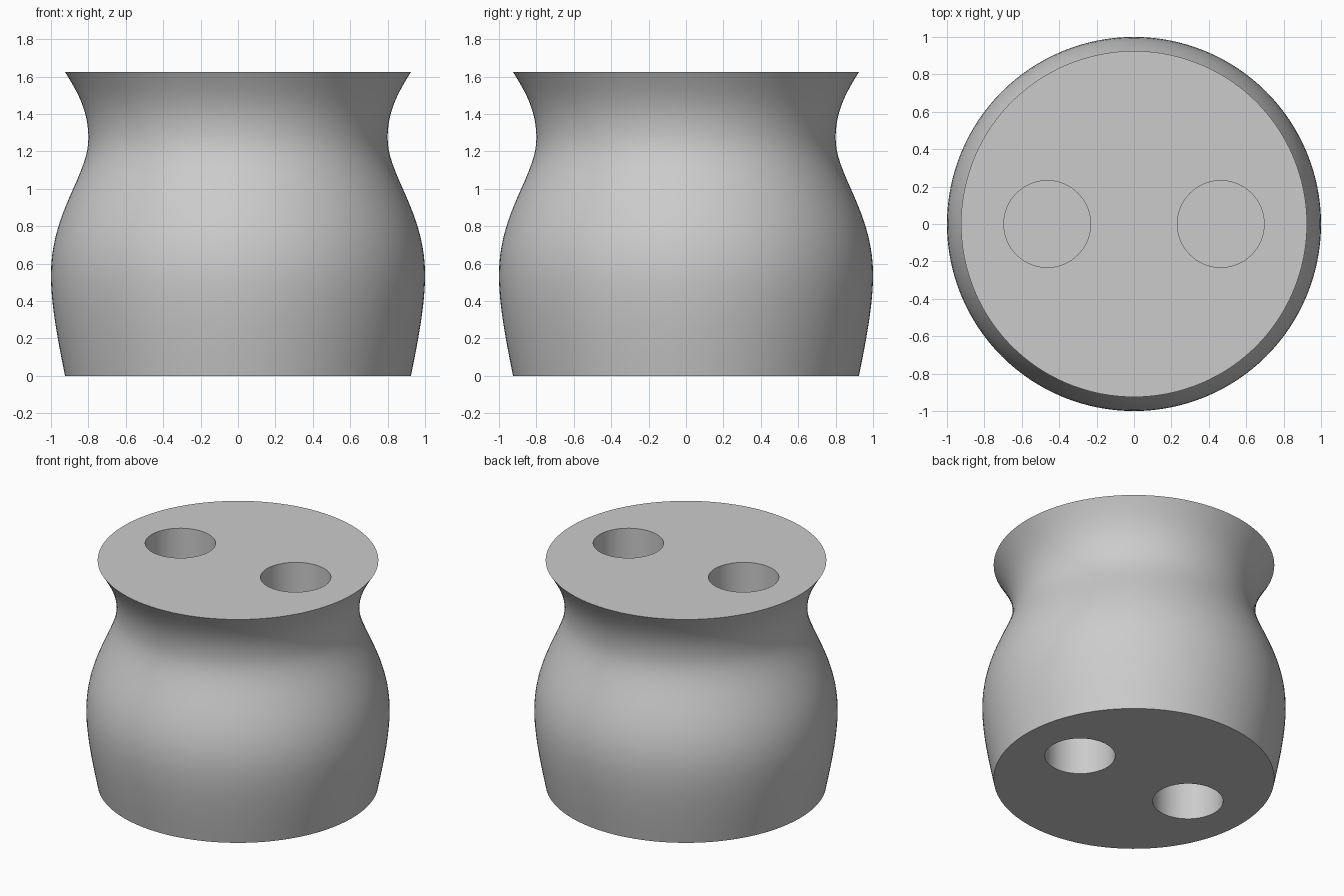
import bpy, bmesh, math
from mathutils import Vector
from mathutils.geometry import interpolate_bezier

if "Cube" in bpy.data.objects:
    bpy.data.objects.remove(bpy.data.objects["Cube"])

HEIGHT = 1.625
HOLE_R, HOLE_X, HOLE_DEPTH = 0.232, 0.464, 0.464
SEGMENTS = 128

grey = bpy.data.materials.new("light grey")
grey.diffuse_color = (0.6, 0.6, 0.6, 1)
grey.use_nodes = True
grey.node_tree.nodes["Principled BSDF"].inputs["Base Color"].default_value = grey.diffuse_color


def add_object(name, bm):
    bmesh.ops.recalc_face_normals(bm, faces=bm.faces)
    mesh = bpy.data.meshes.new(name)
    bm.to_mesh(mesh)
    bm.free()
    mesh.materials.append(grey)
    obj = bpy.data.objects.new(name, mesh)
    bpy.context.collection.objects.link(obj)
    return obj


# Side profile (radius, height): belly, waist and flared rim
spans = [
    ((0.925, 0), (0.965, 0.2), (1.0, 0.38), (1.0, 0.54)),
    ((1.0, 0.54), (1.0, 0.88), (0.80, 1.07), (0.80, 1.27)),
    ((0.80, 1.27), (0.80, 1.42), (0.86, 1.52), (0.925, HEIGHT)),
]
profile = []
for span in spans:
    pts = interpolate_bezier(*[Vector((r, 0, z)) for r, z in span], 20)
    profile += pts[1:] if profile else pts

# Turned body with flat ends
bm = bmesh.new()
rings = []
for p in profile:
    rings.append([bm.verts.new((p.x * math.cos(a), p.x * math.sin(a), p.z))
                  for a in (2 * math.pi * i / SEGMENTS for i in range(SEGMENTS))])
for low, high in zip(rings, rings[1:]):
    for i in range(SEGMENTS):
        j = (i + 1) % SEGMENTS
        bm.faces.new((low[i], low[j], high[j], high[i]))
bm.faces.new(rings[0][::-1])
bm.faces.new(rings[-1])
body = add_object("body", bm)

# Two blind round holes in each end
bm = bmesh.new()
for x in (-HOLE_X, HOLE_X):
    for z in (0, HEIGHT):
        made = bmesh.ops.create_cone(bm, cap_ends=True, segments=64, radius1=HOLE_R,
                                     radius2=HOLE_R, depth=2 * HOLE_DEPTH)
        bmesh.ops.translate(bm, verts=made["verts"], vec=(x, 0, z))
cutter = add_object("hole_cutter", bm)

cut = body.modifiers.new("holes", "BOOLEAN")
cut.operation = "DIFFERENCE"
cut.solver = "EXACT"
cut.object = cutter
bpy.context.view_layer.objects.active = body
body.select_set(True)
bpy.ops.object.modifier_apply(modifier=cut.name)
bpy.data.objects.remove(cutter)

# Smooth sides, sharp rims
bpy.ops.object.shade_smooth_by_angle(angle=math.radians(30))
